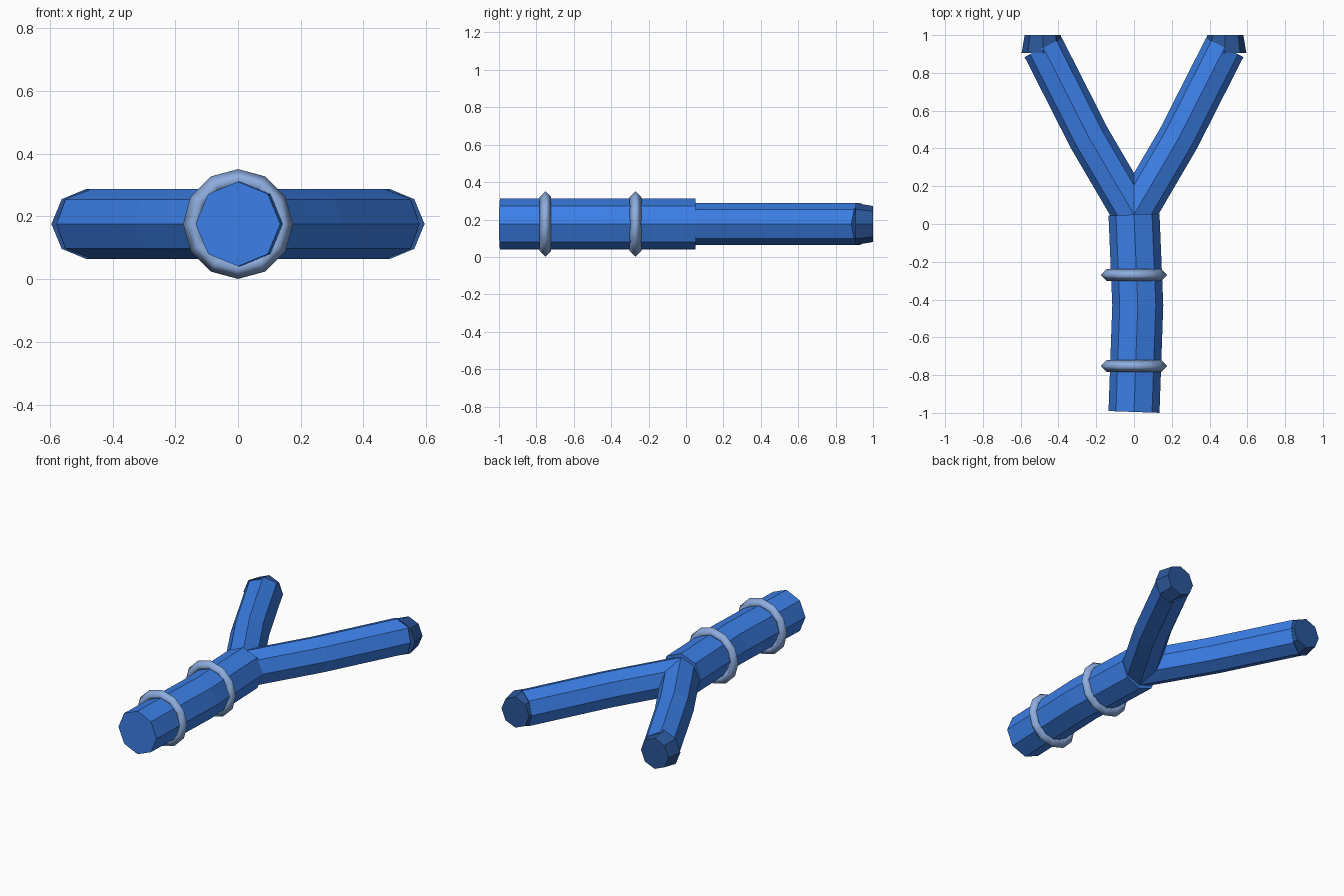
import bpy, bmesh, math
from mathutils import Vector

if "Cube" in bpy.data.objects:
    bpy.data.objects.remove(bpy.data.objects["Cube"])

Z = 0.176  # height of the shared centre plane


def material(name, rgb):
    m = bpy.data.materials.new(name)
    m.diffuse_color = (*rgb, 1)
    m.use_nodes = True
    m.node_tree.nodes["Principled BSDF"].inputs["Base Color"].default_value = m.diffuse_color
    return m


blue = material("blue", (0.047, 0.223, 0.84))
dark = material("dark blue", (0.024, 0.095, 0.32))
pale = material("pale blue", (0.27, 0.42, 0.74))


def finish(name, bm, mat, smooth=False):
    bmesh.ops.recalc_face_normals(bm, faces=bm.faces)
    for f in bm.faces:
        f.smooth = smooth
    me = bpy.data.meshes.new(name)
    bm.to_mesh(me)
    bm.free()
    me.materials.append(mat)
    ob = bpy.data.objects.new(name, me)
    bpy.context.collection.objects.link(ob)
    return ob


def tube(name, path, radii, mat, sides=8):
    """Capped tube along a flat path, with a ridge on top."""
    pts = [Vector((x, y, Z)) for x, y in path]
    bm = bmesh.new()
    rings = []
    for i, p in enumerate(pts):
        t = Vector()
        if i > 0:
            t += (p - pts[i - 1]).normalized()
        if i < len(pts) - 1:
            t += (pts[i + 1] - p).normalized()
        t.normalize()
        across = Vector((t.y, -t.x, 0))
        ring = []
        for k in range(sides):
            a = 2 * math.pi * k / sides
            ring.append(bm.verts.new(p + radii[i] * (across * math.cos(a) + Vector((0, 0, math.sin(a))))))
        rings.append(ring)
    for a, b in zip(rings, rings[1:]):
        for k in range(sides):
            n = (k + 1) % sides
            bm.faces.new((a[k], a[n], b[n], b[k]))
    bm.faces.new(rings[0])
    bm.faces.new(rings[-1])
    return finish(name, bm, mat)


def torus(name, y, major, minor, segs=12, sides=4):
    """Ring around the y axis."""
    bm = bmesh.new()
    grid = []
    for i in range(segs):
        a = 2 * math.pi * i / segs
        row = []
        for j in range(sides):
            b = 2 * math.pi * j / sides
            r = major + minor * math.cos(b)
            row.append(bm.verts.new((r * math.cos(a), y + minor * math.sin(b), Z + r * math.sin(a))))
        grid.append(row)
    for i in range(segs):
        p, q = grid[i], grid[(i + 1) % segs]
        for j in range(sides):
            n = (j + 1) % sides
            bm.faces.new((p[j], p[n], q[n], q[j]))
    return finish(name, bm, pale, True)


# Slightly bent handle
tube("handle", [(0, -0.995), (0.02, -0.43), (0, 0.05)], [0.135] * 3, blue)

# Mirrored fork arms with tapered darker tips
for side, s in (("left", -1), ("right", 1)):
    tube(side + "_arm", [(0, 0.05), (s * 0.237, 0.455), (s * 0.48, 0.934)], [0.111] * 3, blue)
    tube(side + "_tip", [(s * 0.483, 0.905), (s * 0.483, 1.0)], [0.112, 0.096], dark)

# Rings around the handle
for name, y in (("lower_ring", -0.752), ("upper_ring", -0.27)):
    torus(name, y, 0.144, 0.031)
